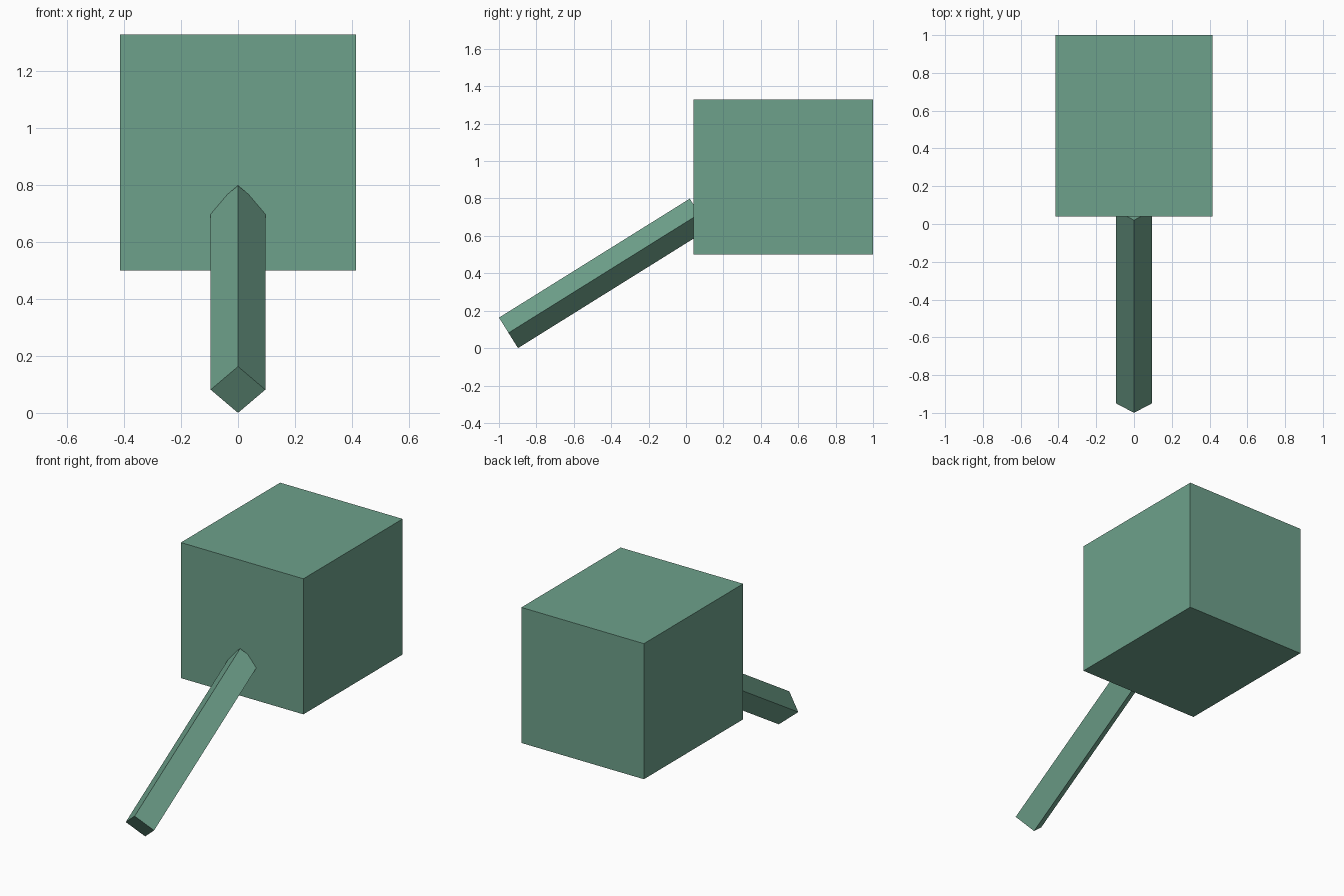
import bpy
import math
from mathutils import Vector, Matrix

if "Cube" in bpy.data.objects:
    bpy.data.objects.remove(bpy.data.objects["Cube"])

green = bpy.data.materials.new("sage green")
green.diffuse_color = (0.155, 0.355, 0.258, 1.0)
green.use_nodes = True
green.node_tree.nodes["Principled BSDF"].inputs["Base Color"].default_value = green.diffuse_color


def box(name, size, matrix):
    """Flat-shaded box with its size baked in and placed by a matrix."""
    bpy.ops.mesh.primitive_cube_add(size=1)
    ob = bpy.context.object
    ob.name = name
    ob.data.transform(matrix @ Matrix.Diagonal((*size, 1)))
    ob.data.materials.append(green)
    return ob


# Block head
box("head", (0.83, 0.96, 0.83), Matrix.Translation((0, 0.52, 0.915)))

# Square handle, turned on edge and sloping up into the head
start, end = Vector((0, -0.949, 0.0815)), Vector((0, 0.071, 0.7175))
axis = end - start
side = 0.096 * math.sqrt(2)
tilt = math.atan2(axis.z, axis.y)
box("handle", (side, axis.length, side),
    Matrix.Translation((start + end) / 2)
    @ Matrix.Rotation(tilt, 4, 'X')
    @ Matrix.Rotation(math.radians(45), 4, 'Y'))
